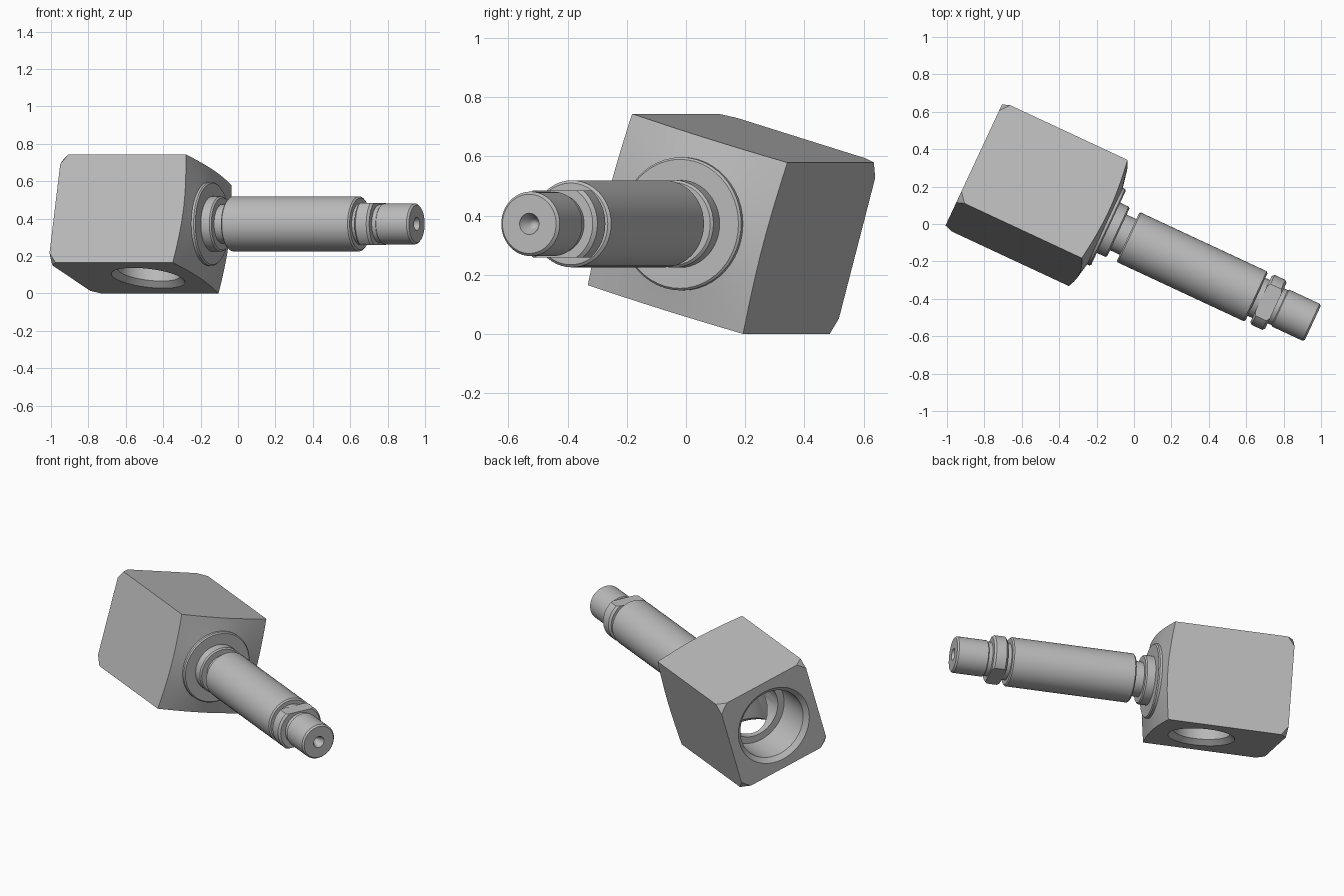
import bpy, bmesh, math
from mathutils import Matrix

if "Cube" in bpy.data.objects:
    bpy.data.objects.remove(bpy.data.objects["Cube"])

SEGMENTS = 48
TILT = math.radians(-15.9)          # roll of the block about the shaft axis
PLACE = Matrix.Translation((-0.032, -0.069, 0.372)) @ Matrix.Rotation(math.radians(-25), 4, 'Z')

steel = bpy.data.materials.new("grey_steel")
steel.use_nodes = True
GREY = (0.5, 0.5, 0.5, 1)
steel.diffuse_color = GREY
steel.node_tree.nodes["Principled BSDF"].inputs["Base Color"].default_value = GREY


def add_object(name, bm):
    bmesh.ops.recalc_face_normals(bm, faces=bm.faces)
    mesh = bpy.data.meshes.new(name)
    bm.to_mesh(mesh)
    bm.free()
    mesh.materials.append(steel)
    obj = bpy.data.objects.new(name, mesh)
    bpy.context.collection.objects.link(obj)
    return obj


def turned(name, profile, matrix=Matrix()):
    """Solid of revolution about local x from (x, radius) points."""
    bm = bmesh.new()
    rings = []
    for x, r in profile:
        if r == 0:
            rings.append([bm.verts.new((x, 0, 0))] * SEGMENTS)
            continue
        angles = [2 * math.pi * i / SEGMENTS for i in range(SEGMENTS)]
        rings.append([bm.verts.new((x, r * math.cos(a), r * math.sin(a))) for a in angles])
    for a, b in zip(rings, rings[1:]):
        for i in range(SEGMENTS):
            j = (i + 1) % SEGMENTS
            bm.faces.new(list(dict.fromkeys((a[i], a[j], b[j], b[i]))))
    for ring in (rings[0], rings[-1]):
        if ring[0] is not ring[1]:
            bm.faces.new(ring)
    bm.transform(matrix)
    return add_object(name, bm)


def box(name, x0, x1, width, height, roll=0):
    bm = bmesh.new()
    bmesh.ops.create_cube(bm, size=1)
    bm.transform(Matrix.Rotation(roll, 4, 'X') @ Matrix.Translation(((x0 + x1) / 2, 0, 0))
                 @ Matrix.Diagonal((x1 - x0, width, height, 1)))
    return add_object(name, bm)


def carve(obj, cutter, operation):
    """Apply a boolean and discard the cutter."""
    cutter.hide_render = True
    mod = obj.modifiers.new("carve", 'BOOLEAN')
    mod.operation, mod.solver, mod.object = operation, 'EXACT', cutter
    bpy.context.view_layer.update()
    graph = bpy.context.evaluated_depsgraph_get()
    mesh = bpy.data.meshes.new_from_object(obj.evaluated_get(graph))
    obj.modifiers.clear()
    obj.data = mesh
    bpy.data.objects.remove(cutter)


def finish(obj):
    obj.data.shade_smooth()
    obj.data.set_sharp_from_angle(angle=math.radians(25))
    obj.matrix_world = PLACE


# Square block with turned corners
block = box("square_block", -0.91, -0.1, 0.602, 0.602, TILT)
carve(block, turned("corner_cutter", [(-0.91, 0.39), (-0.862, 0.431), (-0.177, 0.431),
                                      (-0.136, 0.225), (-0.13, 0.2)]), 'INTERSECT')

# Stepped bore in the rear face
carve(block, turned("bore_cutter", [(-0.95, 0.243), (-0.91, 0.243), (-0.885, 0.215),
                                    (-0.66, 0.215), (-0.66, 0.172), (-0.3, 0.172)]), 'DIFFERENCE')

# Port through the bottom face
down = Matrix.Translation((-0.456, 0, 0)) @ Matrix.Rotation(TILT, 4, 'X') @ Matrix.Rotation(math.pi / 2, 4, 'Y')
carve(block, turned("port_cutter", [(0, 0.168), (0.27, 0.168), (0.302, 0.2), (0.35, 0.2)], down), 'DIFFERENCE')
finish(block)

# Shoulder, neck and main barrel
shaft = turned("shaft", [
    (-0.2, 0.225), (-0.122, 0.225), (-0.115, 0.218), (-0.115, 0.148), (-0.065, 0.148),
    (-0.057, 0.14), (-0.057, 0.105), (0.0, 0.105), (0.0, 0.14), (0.008, 0.147),
    (0.75, 0.147), (0.758, 0.138), (0.758, 0.112), (0.8, 0.112)])
finish(shaft)

# Collar with two wrench flats
collar = turned("wrench_collar", [(0.785, 0.135), (0.797, 0.147), (0.86, 0.147), (0.872, 0.135)])
carve(collar, box("flat_cutter", 0.7, 0.95, 0.4, 0.226), 'INTERSECT')
finish(collar)

# Tip with a centre-drilled end
tip = turned("shaft_tip", [(0.85, 0.103), (0.895, 0.103), (0.9, 0.109), (1.08, 0.109),
                           (1.09, 0.1), (1.09, 0.036), (1.05, 0.018), (1.03, 0)])
finish(tip)
